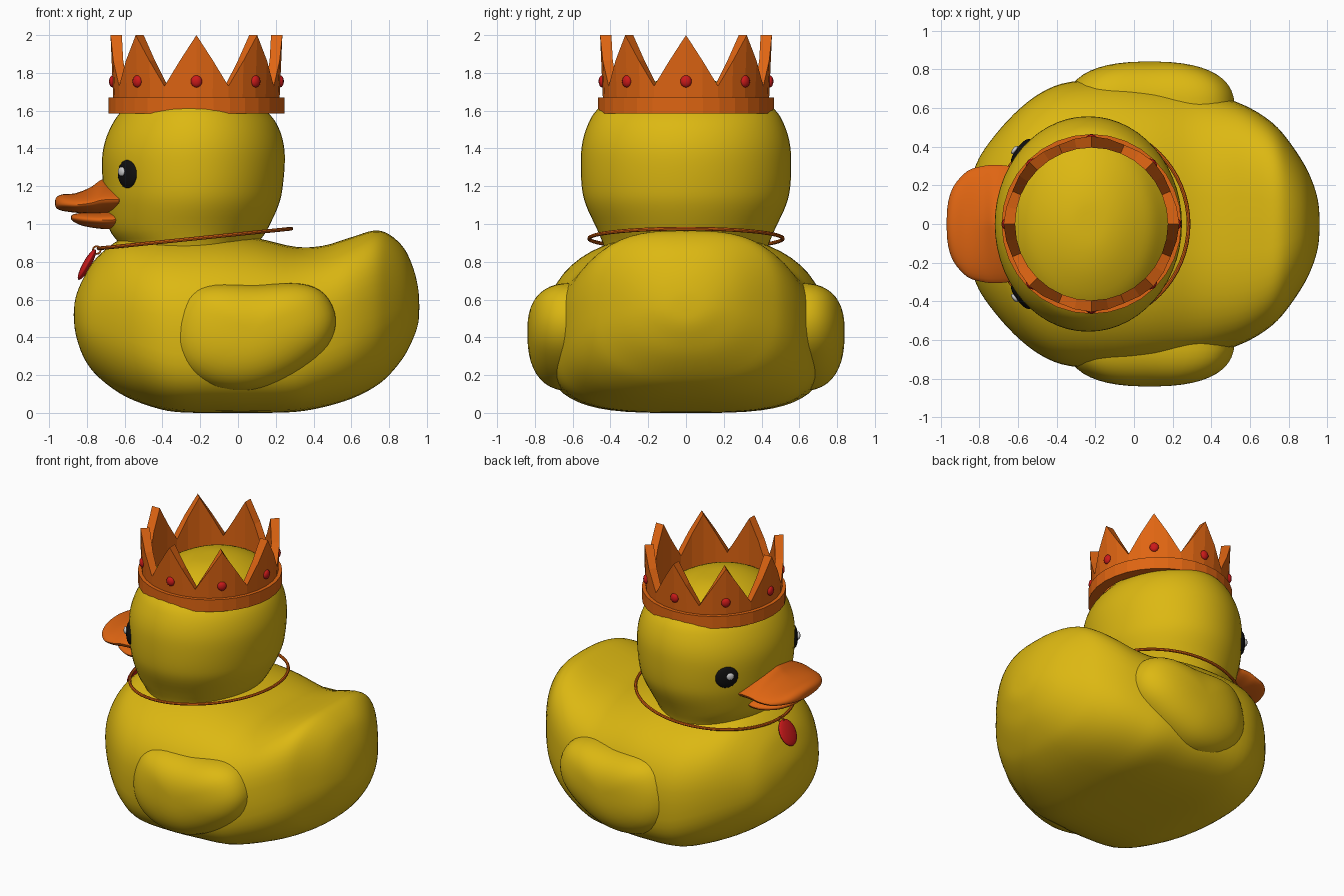
import bpy, bmesh, math
from math import sin, cos, pi, radians

if "Cube" in bpy.data.objects:
    bpy.data.objects.remove(bpy.data.objects["Cube"])


def material(name, rgb):
    m = bpy.data.materials.new(name)
    m.diffuse_color = (*rgb, 1)
    m.use_nodes = True
    m.node_tree.nodes["Principled BSDF"].inputs["Base Color"].default_value = m.diffuse_color
    return m


YELLOW = material("yellow", (0.72, 0.48, 0.006))
ORANGE = material("orange", (0.74, 0.13, 0.006))
RED = material("red", (0.6, 0.01, 0.01))
BLACK = material("black", (0.005, 0.005, 0.005))
PALE = material("pale", (0.6, 0.6, 0.6))


def finish(ob, name, mat, angle=40):
    ob.name = name
    ob.data.materials.append(mat)
    bpy.ops.object.select_all(action='DESELECT')
    ob.select_set(True)
    bpy.context.view_layer.objects.active = ob
    if angle:
        bpy.ops.object.shade_smooth_by_angle(angle=radians(angle))
    return ob


def skin(rings, name, mat, angle=40, loop=False):
    """Bridge equal-length closed rings; cap the ends unless looped."""
    bm = bmesh.new()
    vr = [[bm.verts.new(p) for p in r] for r in rings]
    n = len(rings[0])
    pairs = list(zip(vr, vr[1:])) + ([(vr[-1], vr[0])] if loop else [])
    for a, b in pairs:
        for i in range(n):
            j = (i + 1) % n
            bm.faces.new((a[i], a[j], b[j], b[i]))
    if not loop:
        bm.faces.new(vr[0])
        bm.faces.new(vr[-1])
        bmesh.ops.remove_doubles(bm, verts=bm.verts, dist=1e-4)
    bmesh.ops.recalc_face_normals(bm, faces=bm.faces)
    me = bpy.data.meshes.new(name)
    bm.to_mesh(me)
    bm.free()
    ob = bpy.data.objects.new(name, me)
    bpy.context.collection.objects.link(ob)
    return finish(ob, name, mat, angle)


def smooth(pts, steps, closed=False):
    """Catmull-Rom resampling of tuples of any length."""
    n, out = len(pts), []
    at = (lambda i: pts[i % n]) if closed else (lambda i: pts[max(0, min(n - 1, i))])
    for i in range(n if closed else n - 1):
        for k in range(steps):
            t = k / steps
            out.append(tuple(0.5 * (2 * b + (c - a) * t + (2 * a - 5 * b + 4 * c - d) * t * t
                                    + (3 * b - a - 3 * c + d) * t ** 3)
                             for a, b, c, d in zip(at(i - 1), at(i), at(i + 1), at(i + 2))))
    return out if closed else out + [tuple(pts[-1])]


def spow(v, e):
    return math.copysign(abs(v) ** e, v)


def loft_x(stations, name, mid, steps=4, seg=56):
    """Stations: x, z bottom, z top, half width, exponent bottom, exponent top."""
    rings = []
    for x, zb, zt, w, nb, nt in smooth(stations, steps):
        zm, ring = zb + (zt - zb) * mid, []
        for i in range(seg):
            a = 2 * pi * i / seg
            n, h = (nt, zt - zm) if sin(a) > 0 else (nb, zm - zb)
            ring.append((x, w * spow(cos(a), 2 / n), zm + h * spow(sin(a), 2 / n)))
        rings.append(ring)
    return skin(rings, name, YELLOW if name == "body" else ORANGE)


# Body with raised tail
loft_x([(-.87, .52, .52, 0, 2, 2), (-.86, .42, .61, .14, 2, 2), (-.82, .30, .71, .30, 2.1, 2.1),
        (-.75, .20, .82, .42, 2.3, 2.2), (-.62, .10, .92, .57, 2.6, 2.3), (-.48, .04, .94, .68, 3, 2.4),
        (-.33, .005, .95, .735, 3.4, 2.4), (-.1, 0, .95, .745, 3.5, 2.4), (.1, 0, .925, .725, 3.5, 2.5),
        (.3, .005, .88, .70, 3.4, 2.6), (.45, .03, .885, .66, 3, 2.8), (.6, .075, .93, .60, 2.7, 3),
        (.72, .135, .965, .52, 2.5, 3), (.80, .20, .945, .43, 2.3, 2.8), (.88, .30, .87, .31, 2.2, 2.5),
        (.93, .40, .76, .20, 2, 2.2), (.955, .48, .65, .10, 2, 2), (.96, .56, .56, 0, 2, 2)],
       "body", .45)

# Head: z, left x, right x, half depth
head = [(.78, -.60, .10, .42), (.88, -.62, .10, .435), (.97, -.68, .155, .47), (1.1, -.705, .215, .53),
        (1.2, -.715, .237, .552), (1.34, -.72, .248, .557), (1.44, -.703, .238, .547),
        (1.53, -.665, .205, .518), (1.60, -.615, .15, .475), (1.67, -.54, .08, .39),
        (1.73, -.43, -.03, .26), (1.76, -.33, -.13, .13), (1.765, -.23, -.23, 0)]
skin([[((l + r) / 2 + (r - l) / 2 * cos(2 * pi * i / 56), d * sin(2 * pi * i / 56), z) for i in range(56)]
      for z, l, r, d in smooth(head, 4)], "head", YELLOW)

# Beak halves
loft_x([(-.97, 1.11, 1.11, 0, 2, 2), (-.962, 1.085, 1.14, .11, 2, 2), (-.93, 1.07, 1.157, .20, 2, 2),
        (-.86, 1.06, 1.163, .275, 2, 1.9), (-.78, 1.055, 1.195, .30, 2, 1.5), (-.72, 1.055, 1.235, .305, 2, 1.3),
        (-.65, 1.06, 1.235, .30, 2, 1.3), (-.62, 1.08, 1.2, .28, 2, 1.4), (-.615, 1.12, 1.12, 0, 2, 2)],
       "upper_beak", .4, seg=40)
loft_x([(-.885, 1.035, 1.035, 0, 2, 2), (-.875, 1.015, 1.05, .09, 2, 2), (-.82, .99, 1.06, .17, 2, 2),
        (-.73, .975, 1.065, .22, 2, 2), (-.66, .975, 1.07, .225, 2, 2), (-.6, 1.0, 1.06, .2, 2, 2)],
       "lower_beak", .5, seg=40)

# Wings: outline in x, z, domed outward in y
outline = smooth([(-.35, .36), (-.335, .52), (-.26, .64), (-.13, .685), (.1, .68), (.33, .685), (.46, .63),
                  (.52, .5), (.48, .36), (.34, .23), (.16, .14), (0, .115), (-.16, .145), (-.29, .23)], 4, True)
rings = []
for k in range(13):
    s = cos(k / 12 * pi / 2)
    y = .60 + .24 * (1 - s ** 2.5) ** .4 if k < 12 else .84
    rings.append([(.08 + (x - .08) * s, y, .43 + (z - .43) * s) for x, z in outline])
wing = skin(rings, "wings", YELLOW, 60)
wing.modifiers.new("Mirror", 'MIRROR').use_axis = (False, True, False)


def ball(name, mat, loc, scale, rot=(0, 0, 0), seg=20):
    bpy.ops.mesh.primitive_uv_sphere_add(segments=seg, ring_count=seg // 2 + 2, radius=1, location=loc, rotation=rot)
    ob = bpy.context.object
    ob.scale = scale
    return finish(ob, name, mat)


# Eyes with highlights
for side, tag in ((-1, "right"), (1, "left")):
    turn = (0, 0, side * (pi - math.atan2(1.19, 1.53)))
    ball("eye_" + tag, BLACK, (-.585, side * .378, 1.265), (.025, .077, .075), turn)
    ball("eye_highlight_" + tag, PALE, (-.617, side * .383, 1.278), (.012, .026, .025), turn, 12)

# Crown: lower band and eight-pointed wall
CX, SEG = -.22, 32


def crown_ring(name, sect):
    rings = []
    for i in range(SEG):
        a = 2 * pi * i / SEG
        rings.append([(CX + r * cos(a), r * sin(a), z) for r, z in sect(i)])
    return skin(rings, name, ORANGE, 0, True)


def wall(i):
    f = abs((i % 4) - 2) / 2          # 1 at a point, 0 in a valley
    z = 1.73 + .27 * f
    return [(.44, 1.66), (.44 + .015 * (z - 1.66) / .34, z), (.395, z), (.395, 1.66)]


crown_ring("crown_band", lambda i: [(.465, 1.585), (.465, 1.67), (.395, 1.67), (.395, 1.585)])
crown_ring("crown_points", wall)
for i in range(8):
    a = i * pi / 4
    ball("crown_gem_%d" % (i + 1), RED, (CX + .443 * cos(a), .443 * sin(a), 1.755), (.02, .03, .032), (0, 0, a), 12)

# Necklace and pendant
bpy.ops.mesh.primitive_torus_add(major_radius=.513, minor_radius=.01, major_segments=64, minor_segments=8,
                                 location=(-.228, 0, .923), rotation=(0, radians(-5.85), 0))
finish(bpy.context.object, "necklace", ORANGE)
bpy.ops.mesh.primitive_torus_add(major_radius=.02, minor_radius=.005, major_segments=16, minor_segments=6,
                                 location=(-.748, 0, .862), rotation=(pi / 2, 0, 0))
finish(bpy.context.object, "pendant_link", ORANGE)
ball("pendant", RED, (-.80, 0, .785), (.022, .078, .092), (0, radians(29), 0), 24)
